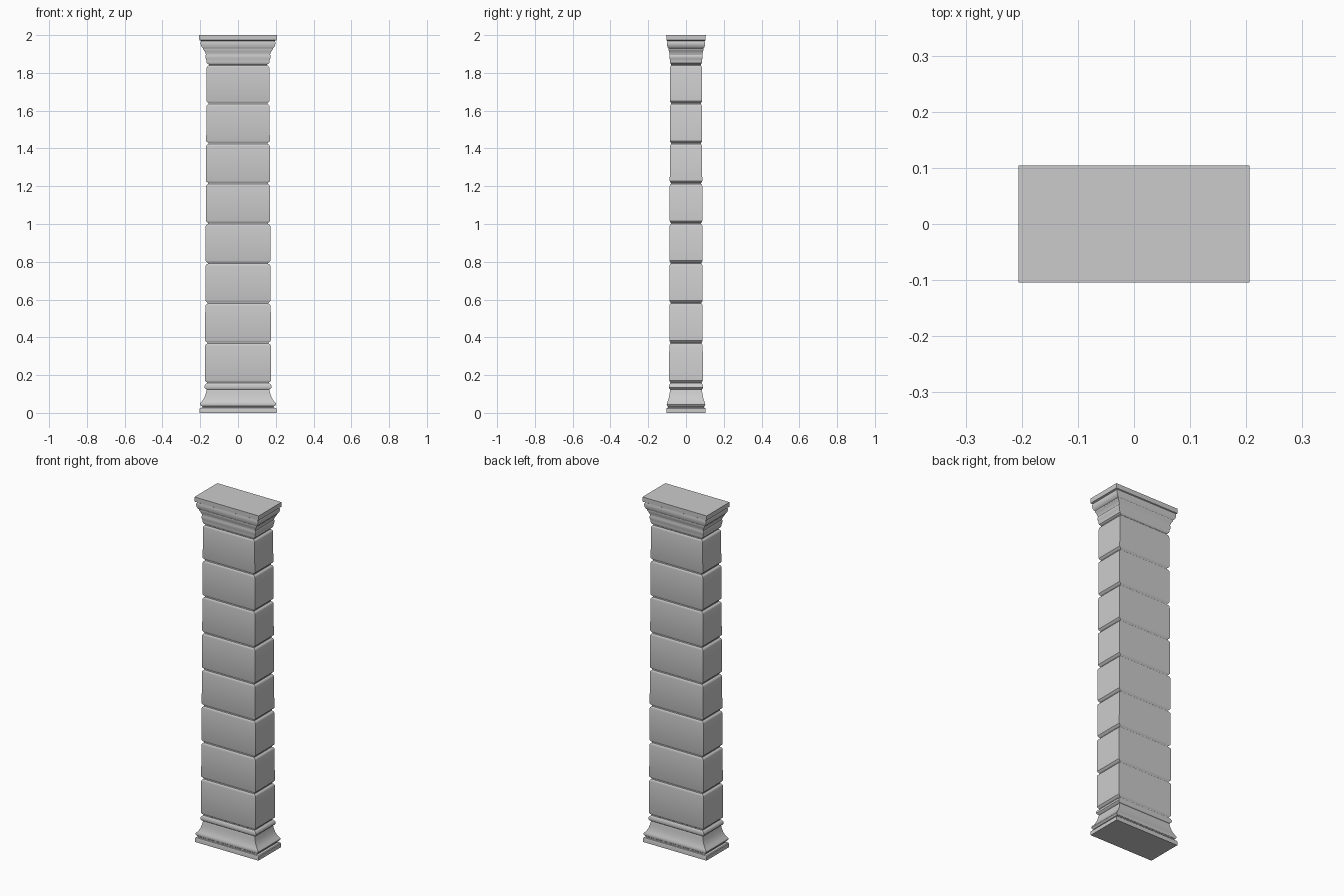
import bpy, bmesh, math

if "Cube" in bpy.data.objects:
    bpy.data.objects.remove(bpy.data.objects["Cube"])

RATIO = 0.508  # depth relative to width


def loft(name, profile, cap_bottom=False, cap_top=False):
    """Rectangular rings stacked along a (half width, z) profile."""
    bm = bmesh.new()
    rings = []
    for w, z in profile:
        d = w * RATIO
        rings.append([bm.verts.new(p) for p in
                      ((-w, -d, z), (w, -d, z), (w, d, z), (-w, d, z))])
    for a, b in zip(rings, rings[1:]):
        for i in range(4):
            j = (i + 1) % 4
            bm.faces.new((a[i], a[j], b[j], b[i]))
    if cap_bottom:
        bm.faces.new(rings[0][::-1])
    if cap_top:
        bm.faces.new(rings[-1])
    mesh = bpy.data.meshes.new(name)
    bm.to_mesh(mesh)
    bm.free()
    ob = bpy.data.objects.new(name, mesh)
    bpy.context.collection.objects.link(ob)
    bpy.context.view_layer.objects.active = ob
    ob.select_set(True)
    bpy.ops.object.shade_smooth_by_angle(angle=math.radians(30))
    ob.select_set(False)
    return ob


# Moulded base: plinth, torus, flare and upper bead
base = [(.204, 0), (.204, .022), (.200, .026), (.188, .028), (.188, .034),
        (.196, .037), (.201, .044), (.200, .051), (.194, .058), (.186, .068),
        (.178, .082), (.172, .098), (.168, .114), (.166, .122), (.164, .124),
        (.172, .127), (.178, .134), (.178, .142), (.174, .150), (.168, .155),
        (.164, .157), (.164, .161)]
loft("base", base, cap_bottom=True)

# Tapered shaft: eight blocks with rounded tops and undercut joints
Z0, STEP, COUNT = .161, .2112, 8


def shaft_width(z):
    return .1755 - .0095 * (z - .16) / 1.68


shaft = []
for k in range(COUNT):
    lo = Z0 + k * STEP
    hi = lo + STEP if k < COUNT - 1 else 1.845
    for inset, z in ((.012, lo), (.003, lo + .007), (0, lo + .011),
                     (0, hi - .017), (.002, hi - .012), (.006, hi - .008),
                     (.012, hi - .005)):
        shaft.append((shaft_width(z) - inset, z))
shaft.append((.155, 1.845))
loft("shaft", shaft)

# Flared capital: necking bead, cove, ovolo and top slab
capital = [(.155, 1.845), (.159, 1.847), (.165, 1.852), (.167, 1.859),
           (.167, 1.866), (.170, 1.874), (.173, 1.882), (.173, 1.890),
           (.170, 1.896), (.172, 1.904), (.177, 1.914), (.184, 1.924),
           (.184, 1.930), (.190, 1.934), (.195, 1.942), (.198, 1.952),
           (.198, 1.961), (.195, 1.967), (.195, 1.970), (.205, 1.973),
           (.206, 2.0)]
loft("capital", capital, cap_top=True)
